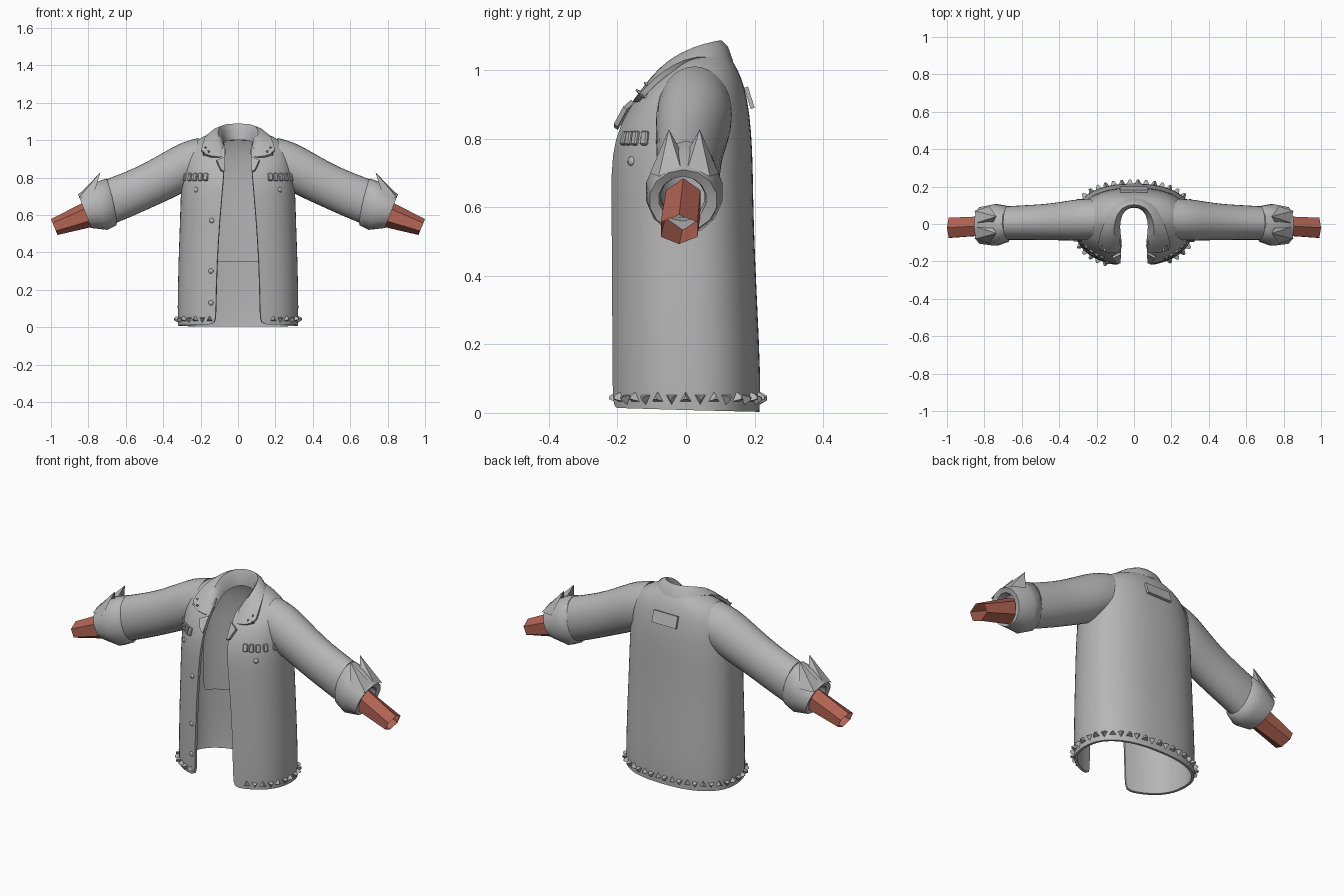
import bpy, bmesh, math
from mathutils import Vector, Matrix
from mathutils.bvhtree import BVHTree

if "Cube" in bpy.data.objects:
    bpy.data.objects.remove(bpy.data.objects["Cube"])


def material(name, color):
    m = bpy.data.materials.new(name)
    m.use_nodes = True
    m.diffuse_color = (*color, 1)
    m.node_tree.nodes["Principled BSDF"].inputs["Base Color"].default_value = (*color, 1)
    return m


GREY = material("grey cloth", (0.47, 0.47, 0.47))
RED = material("red brown skin", (0.44, 0.125, 0.085))


def finish(name, bm, mat, mirror=False, subsurf=0, solid=0, offset=-1, angle=40):
    """Turn a bmesh into a named, shaded object with its modifiers applied."""
    me = bpy.data.meshes.new(name)
    bm.to_mesh(me)
    bm.free()
    me.materials.append(mat)
    ob = bpy.data.objects.new(name, me)
    bpy.context.collection.objects.link(ob)
    if mirror:
        mod = ob.modifiers.new("mirror", "MIRROR")
        mod.use_clip = True
    if subsurf:
        mod = ob.modifiers.new("subdivide", "SUBSURF")
        mod.levels = mod.render_levels = subsurf
    if solid:
        mod = ob.modifiers.new("thickness", "SOLIDIFY")
        mod.thickness, mod.offset = solid, offset
    bpy.ops.object.select_all(action="DESELECT")
    ob.select_set(True)
    bpy.context.view_layer.objects.active = ob
    bpy.ops.object.convert(target="MESH")
    if angle:
        bpy.ops.object.shade_smooth_by_angle(angle=math.radians(angle))
    return ob


def loft(rings, closed):
    """Skin a list of equally long point rings."""
    bm = bmesh.new()
    grid = [[bm.verts.new(p) for p in ring] for ring in rings]
    n = len(grid[0])
    for a, b in zip(grid, grid[1:]):
        for i in range(n if closed else n - 1):
            j = (i + 1) % n
            bm.faces.new((a[i], a[j], b[j], b[i]))
    return bm


# Torso sections: half width, front y, back y, z at front, side, back, half opening
ROWS = [
    (.322, -.222, .215, .015, .008, .003, .12),
    (.325, -.225, .220, .08, .08, .08, .12),
    (.320, -.224, .207, .35, .35, .35, .113),
    (.312, -.224, .198, .55, .55, .55, .10),
    (.308, -.224, .196, .71, .71, .71, .086),
    (.300, -.212, .192, .80, .82, .82, .078),
    (.285, -.175, .180, .88, .92, .92, .073),
    (.250, -.148, .162, .92, .985, .98, .07),
    (.190, -.130, .142, .945, 1.022, 1.02, .07),
    (.110, -.110, .118, .96, 1.05, 1.05, .07),
]
POWER = 0.85


def spow(v):
    return math.copysign(abs(v) ** POWER, v)


def torso_ring(row, n=33, start=None, inset=0.0):
    w, yf, yb, zf, zs, zb, opening = row
    mid = .01
    t0 = start or math.asin((opening / w) ** (1 / POWER))
    pts = []
    for i in range(n):
        t = t0 + (2 * math.pi - 2 * t0) * i / (n - 1)
        s, c = spow(math.sin(t)), spow(math.cos(t))
        y_end, z_end = (yf, zf) if c > 0 else (yb - inset, zb)
        pts.append(Vector(((w - inset) * s, mid + (y_end - mid) * abs(c),
                           zs + (z_end - zs) * abs(c))))
    return pts


torso = finish("jacket_body", loft([torso_ring(r) for r in ROWS], False), GREY,
               subsurf=1, solid=.014)
surface = BVHTree.FromObject(torso, bpy.context.evaluated_depsgraph_get())

# Lining panel inside the back, ending above the hem
finish("back_lining", loft([torso_ring(r, 17, math.pi * .6, .04) for r in ROWS[2:9]], False),
       GREY, subsurf=1)


def tube_ring(top, bottom, yc, yr, n):
    """Ring through a top and a bottom point given in x and z."""
    t = Vector((top[0], yc, top[1]))
    b = Vector((bottom[0], yc, bottom[1]))
    mid, half = (t + b) / 2, (t - b) / 2
    return [mid + half * math.cos(a) - Vector((0, yr * math.sin(a), 0))
            for a in (2 * math.pi * k / n for k in range(n))]


def tube(name, rows, n, mat, **options):
    finish(name, loft([tube_ring(*r, n) for r in rows], True), mat, mirror=True, **options)


# Sleeves, rolled cuffs and forearms
tube("sleeves", [
    ((.21, 1.015), (.26, .735), .025, .112),
    ((.30, .993), (.305, .708), .022, .114),
    ((.385, .945), (.37, .678), .016, .106),
    ((.50, .878), (.46, .637), .010, .098),
    ((.60, .833), (.56, .592), .008, .095),
    ((.70, .795), (.65, .555), .005, .092),
], 16, GREY, subsurf=1)

tube("cuffs", [
    ((.69, .78), (.645, .57), 0, .085),
    ((.705, .795), (.65, .545), 0, .098),
    ((.775, .77), (.70, .52), -.005, .114),
    ((.855, .71), (.785, .53), -.008, .100),
    ((.840, .69), (.790, .56), -.01, .070),
    ((.80, .69), (.75, .57), -.01, .065),
], 14, GREY, angle=50)

tube("forearms", [
    ((.79, .685), (.74, .545), -.008, .058),
    ((1.0, .578), (.965, .493), -.02, .062),
], 6, RED, angle=0)

# Pointed flaps standing on the cuffs
bm = bmesh.new()
for side in (-1, 1):
    corners = [(.735, .045, .828), (.775, .10, .70), (.852, .075, .69),
               (.84, .012, .72), (.76, .005, .755)]
    tip, *base = [bm.verts.new((x, side * y - .005, z)) for x, y, z in corners]
    for a, b in zip(base, base[1:]):
        bm.faces.new((tip, a, b))
bmesh.ops.recalc_face_normals(bm, faces=bm.faces)
finish("cuff_flaps", bm, GREY, mirror=True, angle=30)

# Folded collar: inner edge, fold and outer edge, from the back to the lapel tip
COLLAR = [
    [(0, .10, 1.0), (0, .107, 1.115), (0, .138, 1.02)],
    [(.055, .085, 1.0), (.068, .088, 1.112), (.095, .115, 1.03)],
    [(.085, .02, .99), (.105, .02, 1.085), (.145, .03, 1.04)],
    [(.080, -.05, .97), (.102, -.05, 1.045), (.175, -.035, 1.01)],
    [(.072, -.10, .94), (.085, -.10, .985), (.19, -.09, .97)],
    [(.070, -.125, .915), (.085, -.158, .90), (.205, -.135, .92)],
]
finish("collar", loft(COLLAR, False), GREY, mirror=True, subsurf=1, solid=.016, offset=0)

# Small lapel points below the collar
bm = bmesh.new()
bm.faces.new([bm.verts.new(p) for p in
              [(.07, -.155, .91), (.075, -.205, .83), (.092, -.205, .84), (.115, -.178, .89)]])
finish("lapel_points", bm, GREY, mirror=True, solid=.014, offset=0, angle=30)


def frame(p, normal):
    return Matrix.Translation(p) @ normal.to_track_quat("Z", "Y").to_matrix().to_4x4()


def on_front(x, z):
    hit, normal, *_ = surface.ray_cast(Vector((x, -1, z)), Vector((0, 1, 0)))
    return frame(hit, normal if normal.y < 0 else -normal)


def stud(bm, matrix, size, flip):
    turn = Matrix.Rotation(math.pi if flip else 0, 4, "Z")
    bmesh.ops.create_cone(bm, cap_ends=True, segments=3, radius1=size, radius2=size * .25,
                          depth=.034, matrix=matrix @ turn)


# Row of triangular studs around the hem, pointing up and down in turn
bm = bmesh.new()
path = torso_ring((*ROWS[1][:3], .043, .043, .043, .15), 600)
last, flip = path[0], False
for a, b in zip(path, path[1:]):
    if (b - last).length > .041:
        along = (b - a).normalized()
        stud(bm, frame(b, Vector((along.y, -along.x, 0))), .026, flip)
        last, flip = b, not flip
finish("hem_studs", bm, GREY, angle=0)

# Studs on the collar tips
bm = bmesh.new()
for side in (-1, 1):
    for i, (x, y, z) in enumerate([(.18, -.128, .93), (.155, -.132, .935), (.17, -.108, .955)]):
        stud(bm, frame(Vector((side * x, y, z)), Vector((side * .3, -.8, .5))), .013, i % 2)
finish("collar_studs", bm, GREY, angle=0)

# Chest pocket bars
bm = bmesh.new()
for side in (-1, 1):
    for i in range(5):
        m = on_front(side * (.172 + i * .028), .802)
        bmesh.ops.create_cube(bm, size=1, matrix=m @ Matrix.Diagonal((.025, .042, .018, 1)))
bmesh.ops.bevel(bm, geom=bm.edges[:], offset=.004, segments=1, affect="EDGES")
finish("pocket_bars", bm, GREY, angle=30)

# Buttons on the pockets and down one front edge
bm = bmesh.new()
for x, z in [(-.225, .735), (.225, .735), (-.14, .57), (-.145, .30), (-.145, .13)]:
    bmesh.ops.create_uvsphere(bm, u_segments=10, v_segments=6, radius=.014,
                              matrix=on_front(x, z) @ Matrix.Diagonal((1, 1, .5, 1)))
finish("buttons", bm, GREY, angle=60)

# Patch on the upper back
bm = bmesh.new()
m = frame(Vector((0, .185, .92)), Vector((0, .95, .3)))
bmesh.ops.create_cube(bm, size=1, matrix=m @ Matrix.Diagonal((.15, .065, .012, 1)))
finish("back_patch", bm, GREY, angle=30)
